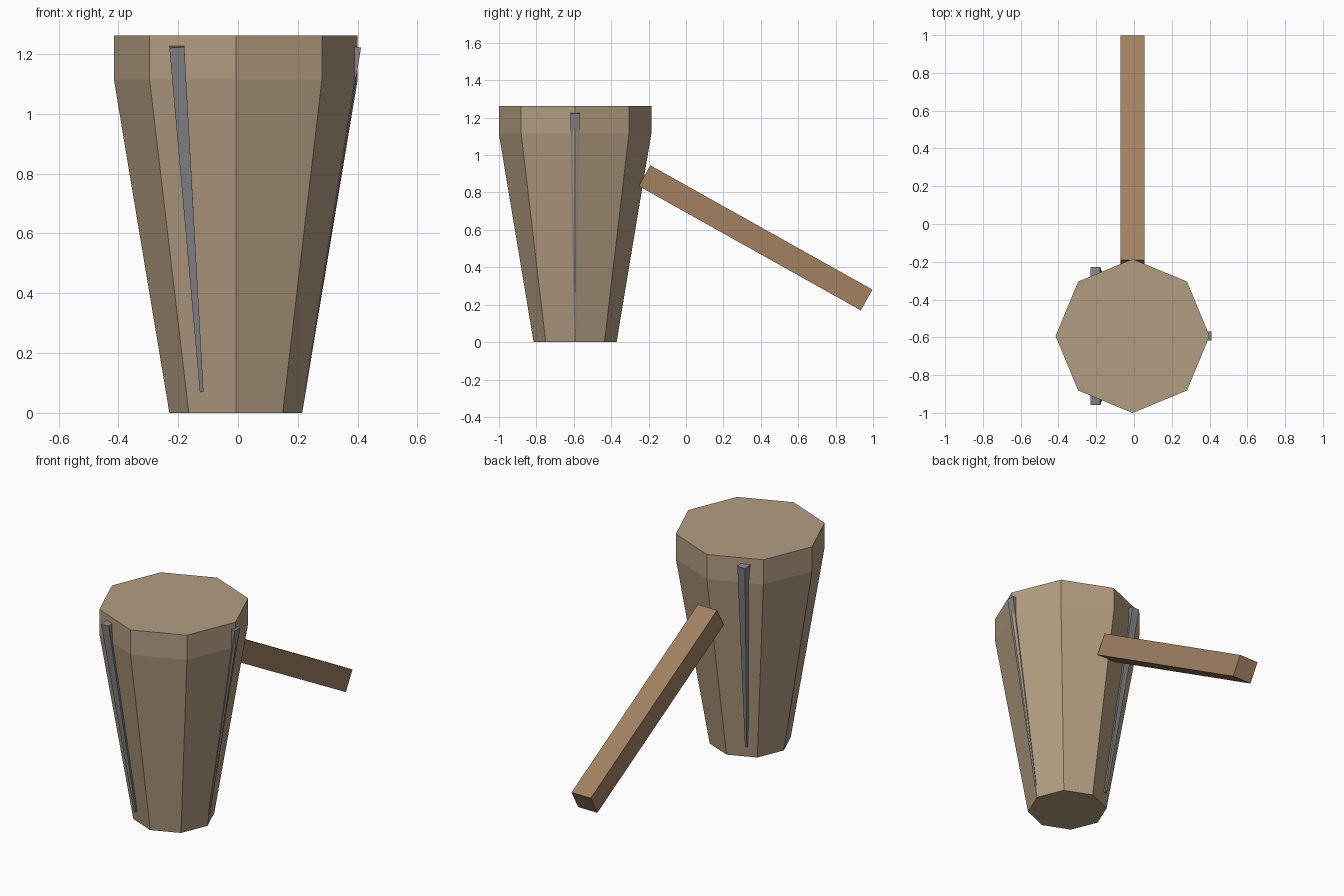
import bpy, bmesh, math
from mathutils import Vector, Matrix

if "Cube" in bpy.data.objects:
    bpy.data.objects.remove(bpy.data.objects["Cube"])

CX, CY = -0.0075, -0.593  # axis of the tapered body


def material(name, rgb):
    m = bpy.data.materials.new(name)
    m.diffuse_color = (*rgb, 1)
    m.use_nodes = True
    m.node_tree.nodes["Principled BSDF"].inputs["Base Color"].default_value = m.diffuse_color
    return m


def finish(name, bm, mat):
    bmesh.ops.recalc_face_normals(bm, faces=bm.faces[:])
    me = bpy.data.meshes.new(name)
    bm.to_mesh(me)
    bm.free()
    me.materials.append(mat)
    ob = bpy.data.objects.new(name, me)
    bpy.context.collection.objects.link(ob)
    return ob


wood = material("pale_wood", (0.45, 0.34, 0.22))
dark_wood = material("handle_wood", (0.36, 0.22, 0.12))
metal = material("grey_metal", (0.24, 0.24, 0.26))

# Eight-sided tapered body with a straight rim band
bm = bmesh.new()
rings = []
for r, z in [(0.222, 0), (0.4075, 1.115), (0.4075, 1.262)]:
    rings.append([bm.verts.new((CX + r * math.cos(i * math.pi / 4),
                                CY + r * math.sin(i * math.pi / 4), z)) for i in range(8)])
for a, b in zip(rings, rings[1:]):
    for i in range(8):
        j = (i + 1) % 8
        bm.faces.new((a[i], a[j], b[j], b[i]))
bm.faces.new(rings[0][::-1])
bm.faces.new(rings[-1])
finish("tapered_body", bm, wood)

# Square handle sloping down towards the back
bm = bmesh.new()
bmesh.ops.create_cube(bm, size=1)
slope = math.atan2(0.28 - 0.945, 0.998 + 0.19)
bmesh.ops.transform(bm, verts=bm.verts[:],
                    matrix=Matrix.Translation((CX, 0.372, 0.5575))
                    @ Matrix.Rotation(slope, 4, 'X')
                    @ Matrix.Diagonal((0.127, 1.361, 0.127, 1)))
finish("handle", bm, dark_wood)

# Three tapered spikes laid along the body, 120 degrees apart
for k in range(3):
    a = k * 2 * math.pi / 3
    out = Vector((math.cos(a), math.sin(a), 0))
    base = Vector((CX, CY, 0))
    low = base + out * 0.228 + Vector((0, 0, 0.07))
    high = base + out * 0.394 + Vector((0, 0, 1.225))
    tilt = Vector((0, 0, 1)).rotation_difference(high - low).to_matrix().to_4x4()
    bm = bmesh.new()
    bmesh.ops.create_cone(bm, cap_ends=True, segments=4,
                          radius1=0.006 * math.sqrt(2), radius2=0.025 * math.sqrt(2),
                          depth=(high - low).length,
                          matrix=Matrix.Translation((low + high) / 2) @ tilt
                          @ Matrix.Rotation(math.pi / 4, 4, 'Z'))
    finish(f"side_spike_{k + 1}", bm, metal)
